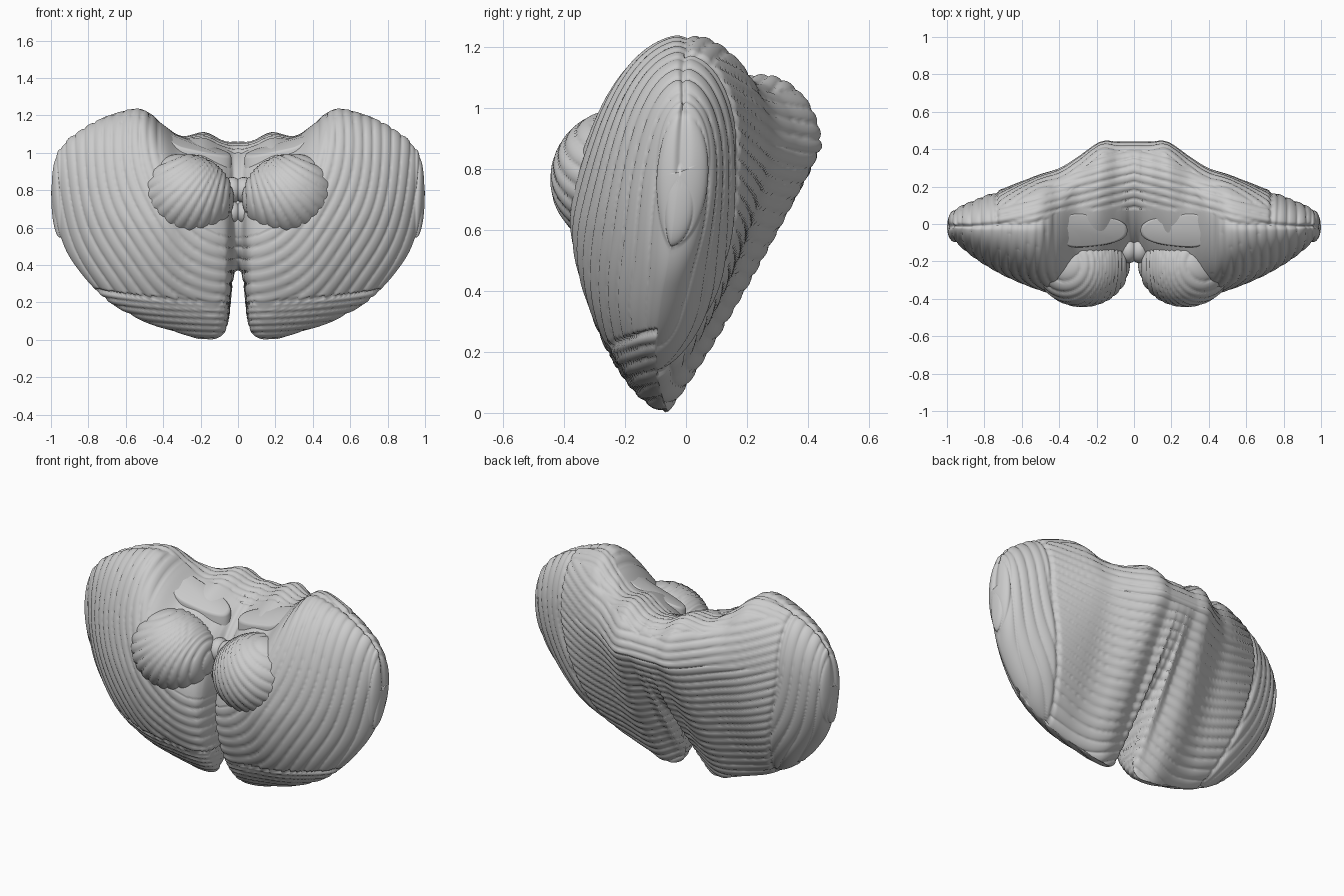
import bpy, bmesh
from math import sin, cos, pi, hypot, exp, radians, atan2
from mathutils import Vector, Matrix

if "Cube" in bpy.data.objects:
    bpy.data.objects.remove(bpy.data.objects["Cube"])


def spline(a, b, c, d, t):
    return [0.5 * (2*q + (r-p)*t + (2*p-5*q+4*r-s)*t*t + (3*q-p-3*r+s)*t**3)
            for p, q, r, s in zip(a, b, c, d)]


def lerp_clamped(x, x0, x1, v0, v1):
    t = min(1, max(0, (x-x0)/(x1-x0)))
    t = t*t*(3-2*t)
    return v0 + (v1-v0)*t


def ridge(f):
    # rounded crest with a narrow valley
    return abs(sin(pi*f))**0.4 - 1


def build(name, rows, carve):
    """Loft closed rings, carve the folds along the normals, mirror to the other side."""
    bm = bmesh.new()
    grid = [[bm.verts.new(p) for p in ring] for ring in rows]
    n = len(rows[0])
    for a, b in zip(grid, grid[1:]):
        for j in range(n):
            k = (j+1) % n
            bm.faces.new((a[j], b[j], b[k], a[k]))
    bmesh.ops.remove_doubles(bm, verts=bm.verts, dist=1e-5)
    bm.normal_update()
    moves = [(v, v.co + v.normal*carve(v.co, v.normal)) for v in bm.verts]
    for v, p in moves:
        if abs(v.co.x) < 1e-4:
            p.x = 0
        v.co = p
    return finish(name, bm)


def finish(name, bm):
    me = bpy.data.meshes.new(name)
    bm.to_mesh(me)
    bm.free()
    me.polygons.foreach_set("use_smooth", [True]*len(me.polygons))
    ob = bpy.data.objects.new(name, me)
    bpy.context.collection.objects.link(ob)
    mod = ob.modifiers.new("mirror", 'MIRROR')
    mod.merge_threshold = 0.0005
    return ob


# Hemisphere stations: x, then (y, z) of the bottom, front, top and back extremes
STATIONS = [
    (0.00,  .05, .37,  -.18, .64,  .27, 1.06,  .44, .87),
    (0.025, .02, .32,  -.19, .62,  .27, 1.06,  .44, .87),
    (0.05, -.07, .10,  -.29, .52,  .26, 1.06,  .44, .87),
    (0.09, -.08, .02,  -.33, .54,  .25, 1.07,  .44, .87),
    (0.18, -.06, .00,  -.36, .58,  .25, 1.11,  .44, .87),
    (0.30, -.07, .03,  -.37, .62,  .20, 1.09,  .36, .87),
    (0.40, -.08, .06,  -.38, .64,  .08, 1.15,  .30, .87),
    (0.52, -.09, .105, -.35, .64,  .01, 1.24,  .26, .88),
    (0.70, -.10, .21,  -.275, .68, .00, 1.20,  .19, .87),
    (0.85, -.08, .37,  -.185, .72, -.01, 1.12, .13, .85),
    (0.95, -.05, .54,  -.10, .77,  -.01, 1.02, .08, .83),
    (1.00, -.02, .79,  -.02, .79,  -.02, .79,  -.02, .79),
]


def section(s):
    """Closed ring through the four extremes, one superellipse quarter at a time."""
    x = s[0]
    bottom, front, top, back = [s[i:i+2] for i in (1, 3, 5, 7)]
    under = lerp_clamped(x, 0, .1, 1.6, 1.95) + lerp_clamped(x, .1, .3, 0, -.25) + lerp_clamped(x, .3, .75, 0, -.65)
    powers = (1.2, lerp_clamped(x, .1, .35, 1.15, 1.0), 1.0, under)
    quarters = ((bottom, front, 60, 1), (front, top, 90, 0), (top, back, 40, 1), (back, bottom, 110, 0))
    ring = []
    for (a, b, n, starts_flat), p in zip(quarters, powers):
        for i in range(n):
            t = i/n*pi/2
            u, v = 1 - max(0, cos(t))**p, sin(t)**p
            if not starts_flat:
                u, v = v, u
            ring.append((x, a[0] + (b[0]-a[0])*v, a[1] + (b[1]-a[1])*u))
    return ring


def hemisphere_folds(co, n):
    x, y, z = co
    r = hypot(x/.5, (z-1.1)/.65)
    # the seam runs almost straight down the outer back
    edge = .74 - .28*max(0, .85-z)**1.3
    wobble = .15*sin(9*x + 6*z)
    seam = 1
    if n.y > 0 and x < edge:
        # transverse folds across the back
        f = (z - .3*x*x - .14*exp(-(x/.16)**2)*(1-z))/.052 if n.z < .65 else (y + .25*x)/.045
        seam = edge - x
    elif n.y <= 0 and r < .85:
        # folds only on the rear of the saddle, smooth in front of it
        if y < .08:
            return 0.0
        f = (y + .25*x)/.045
    elif n.y <= 0 and z < .2 + .12*x*x:
        # thin bands along the lower front edge
        f, seam = (z - .1*x*x)/.034, .2 + .12*x*x - z
    else:
        # onion-like folds on the front and flanks
        f = r*.5/.052 + wobble
        seam = x - edge if n.y > 0 else 1
    fade = lerp_clamped(x, .96, 1.0, 1, .2)
    fissure = exp(-(seam/.012)**2)*.012
    rim = exp(-(n.y/.12)**2)*.012*lerp_clamped(x, .45, .5, 0, 1) if n.z > 0 else 0
    return .012*ridge(f)*fade - fissure - rim


rows = []
mirrored = (-STATIONS[1][0],) + STATIONS[1][1:]
keys = [mirrored] + STATIONS + [STATIONS[-1]]
for i in range(1, len(keys)-2):
    a, b = keys[i], keys[i+1]
    count = max(6, int(110*hypot(b[0]-a[0], .8*(b[2]-a[2]))))
    last = i == len(keys)-3
    for k in range(count):
        t = k/count
        if last:
            # rounded lateral end
            c, q = cos(t*pi/2), sin(t*pi/2)
            s = [b[m] + (a[m]-b[m])*c for m in range(9)]
            s[0] = a[0] + (b[0]-a[0])*q
        else:
            s = spline(keys[i-1], a, b, keys[i+2], t)
        rows.append(section(s))
rows.append(section(STATIONS[-1]))
build("hemisphere", rows, hemisphere_folds)


def ellipsoid(centre, radii, nu, nv, tilt=0):
    rot = Matrix.Rotation(tilt, 3, 'Y')
    return [[Vector(centre) + rot @ Vector((-radii[0]*cos(pi*i/nu),
                                            -radii[1]*sin(pi*i/nu)*sin(2*pi*j/nv),
                                            -radii[2]*sin(pi*i/nu)*cos(2*pi*j/nv)))
             for j in range(nv)] for i in range(nu+1)]


# Front lobules with folds fanning downward and outward
def lobule_folds(co, n):
    angle = atan2(co.x - .04, max(.02, 1.1 - co.z))
    return .012*ridge(angle*9 + 1.5*co.z)


build("front_lobule", ellipsoid((.275, -.215, .765), (.255, .23, .23), 90, 120, radians(-12)), lobule_folds)

# Small midline nodules between the lobules
for name, y, z, r in (("nodule", -.14, .80, .07), ("uvula", -.15, .68, .06)):
    build(name, ellipsoid((0.03, y, z), (r*.8, r, r), 16, 24), lambda co, n: 0)

# Cut stalks: smooth rounded slabs on top, rising outward
bm = bmesh.new()
N = 40
loops = []
for scale, h in ((1.0, -.14), (1.0, -.01), (.97, .002), (.9, .005)):
    loop = []
    for i in range(N):
        a = 2*pi*i/N
        sx = abs(cos(a))**.7*(1 if cos(a) > 0 else -1)
        sy = abs(sin(a))**.8*(1 if sin(a) > 0 else -1)
        x = .225 + .19*scale*sx
        y = -.035 + scale*sy*(.085 + .02*sx)
        z = 1.035 + h + .25*(x-.235) + .5*max(0, x-.3)**1.3 + .3*(y+.035)
        loop.append(bm.verts.new((x, y, z)))
    loops.append(loop)
for a, b in zip(loops, loops[1:]):
    for i in range(N):
        bm.faces.new((a[i], a[(i+1) % N], b[(i+1) % N], b[i]))
bm.faces.new(loops[-1])
finish("cut_stalk", bm)
